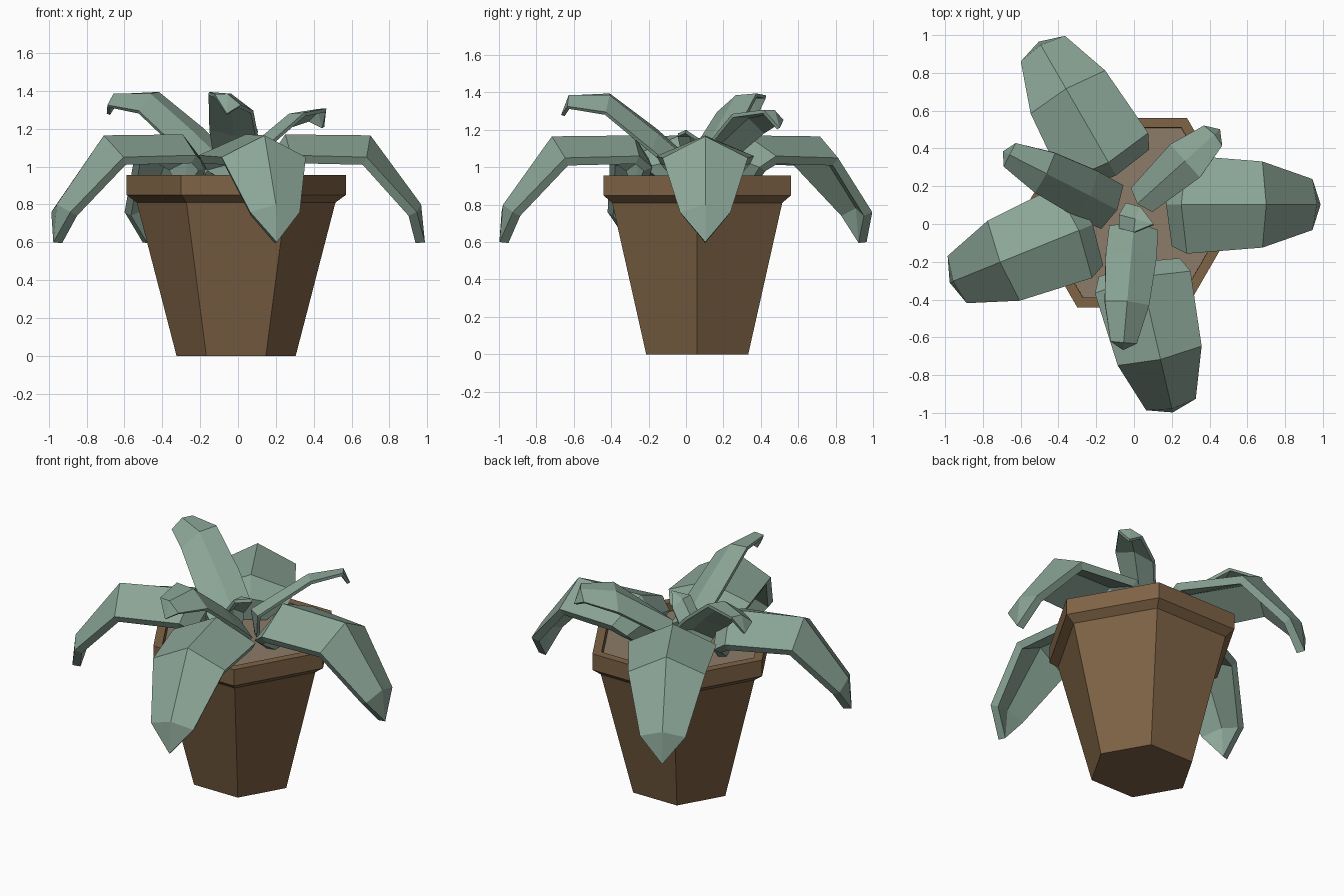
import bpy, math

if "Cube" in bpy.data.objects:
    bpy.data.objects.remove(bpy.data.objects["Cube"])


def material(name, rgb):
    m = bpy.data.materials.new(name)
    m.diffuse_color = (*rgb, 1)
    m.use_nodes = True
    m.node_tree.nodes["Principled BSDF"].inputs["Base Color"].default_value = m.diffuse_color
    return m


clay = material("clay", (0.21, 0.125, 0.06))
earth = material("earth", (0.27, 0.2, 0.14))
green = material("leaf_green", (0.26, 0.38, 0.31))


def add_object(name, verts, faces, mat):
    me = bpy.data.meshes.new(name)
    me.from_pydata(verts, [], faces)
    me.materials.append(mat)
    ob = bpy.data.objects.new(name, me)
    bpy.context.collection.objects.link(ob)
    return ob


CX, CY, SIDES = -0.01, 0.06, 6


def hex_ring(r, z):
    return [(CX + r * math.cos(math.tau * i / SIDES),
             CY + r * math.sin(math.tau * i / SIDES), z) for i in range(SIDES)]


# Pot: hexagonal lathe with a stepped rim, closed at the bottom
profile = [(0.315, 0), (0.525, 0.81), (0.58, 0.85), (0.58, 0.955),
           (0.52, 0.955), (0.518, 0.86)]
verts = [v for r, z in profile for v in hex_ring(r, z)]
faces = [tuple(reversed(range(SIDES)))]
for k in range(len(profile) - 1):
    for i in range(SIDES):
        j = (i + 1) % SIDES
        a = k * SIDES
        faces.append((a + i, a + j, a + SIDES + j, a + SIDES + i))
add_object("pot", verts, faces, clay)

# Soil disc
add_object("soil", hex_ring(0.519, 0.9), [tuple(range(SIDES))], earth)


def leaf(name, origin, heading, sections, tip, thickness, roll=0.0):
    """Ridged leaf: sections are (ridge reach, ridge z, edge reach, edge z, half width).
    Roll lifts one edge and lowers the other, in proportion to the width."""
    c, s = math.cos(math.radians(heading)), math.sin(math.radians(heading))

    def place(u, v, z):
        return (origin[0] + u * c - v * s, origin[1] + u * s + v * c, z - roll * v)

    verts, faces = [], []
    for ur, zr, ue, ze, w in sections:
        verts += [place(ue, w, ze), place(ur, 0, zr), place(ue, -w, ze)]
    for k in range(len(sections) - 1):
        for i in (0, 1):
            a = 3 * k + i
            faces.append((a, a + 1, a + 4, a + 3))
    verts.append(place(tip[0], 0, tip[1]))
    n = len(verts) - 1
    faces += [(n, n - 3, n - 2), (n, n - 2, n - 1)]
    ob = add_object(name, verts, faces, green)
    mod = ob.modifiers.new("thickness", 'SOLIDIFY')
    mod.thickness, mod.offset = thickness, -1
    return ob


# Large drooping outer leaves
outer = [(0.20, 0.89, 0.20, 0.89, 0.08), (0.17, 1.05, 0.20, 1.00, 0.22),
         (0.25, 1.17, 0.28, 1.06, 0.26), (0.70, 1.165, 0.68, 1.05, 0.228),
         (0.968, 0.80, 0.945, 0.76, 0.135)]
for name, origin, heading in [("outer_leaf_right", (0, 0.103), 0),
                              ("outer_leaf_back", (-0.01, 0.11), 120),
                              ("outer_leaf_left", (-0.06, 0.06), 202),
                              ("outer_leaf_front", (-0.017, -0.035), 283)]:
    leaf(name, origin, heading, outer, (0.988, 0.60), 0.05)

# Smaller rising inner leaves, rolled to one side
inner = [(0.04, 0.88, 0.04, 0.88, 0.04), (-0.01, 1.04, 0.02, 1.02, 0.13),
         (0.15, 1.18, 0.17, 1.15, 0.135), (0.41, 1.385, 0.42, 1.345, 0.118),
         (0.63, 1.385, 0.63, 1.355, 0.07)]
leaf("inner_leaf_left", (-0.097, 0.08), 153, inner, (0.67, 1.28), 0.02, 0.42)
leaf("inner_leaf_front", (0.0, 0.0), 265, inner, (0.67, 1.28), 0.02, 0.42)
short = [(0.04, 0.88, 0.04, 0.88, 0.03), (0.01, 1.07, 0.04, 1.03, 0.085),
         (0.35, 1.28, 0.35, 1.24, 0.118), (0.56, 1.305, 0.55, 1.28, 0.072)]
leaf("inner_leaf_back", (0.01, 0.10), 42, short, (0.60, 1.21), 0.02, 0.38)

# Young centre shoot
shoot = [(0.05, 0.88, 0.05, 0.88, 0.03), (0.02, 1.08, 0.04, 1.06, 0.07),
         (0.11, 1.18, 0.12, 1.16, 0.07)]
leaf("centre_shoot", (-0.10, 0.055), -15, shoot, (0.21, 1.2), 0.02, 0.3)
